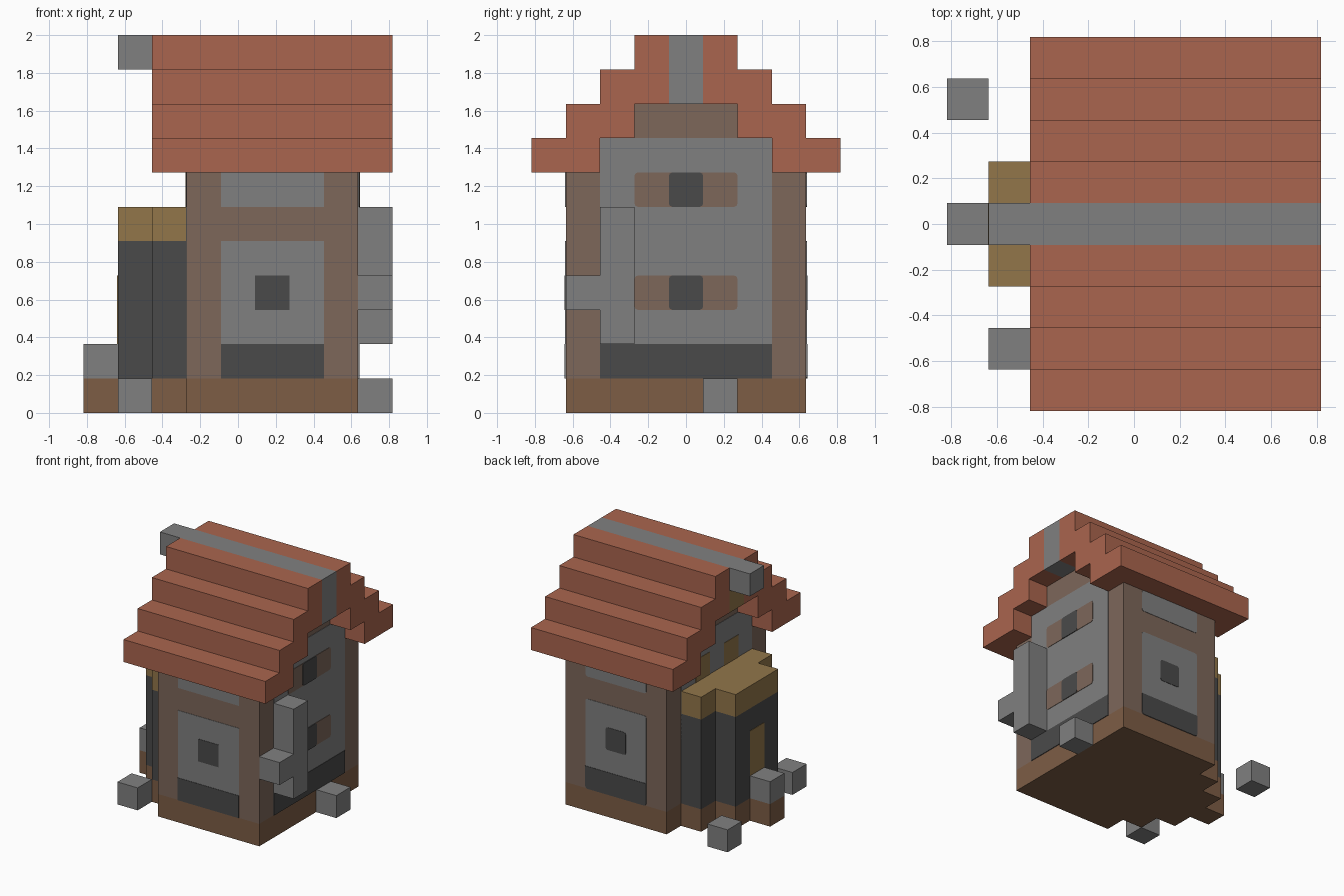
import bpy, bmesh
from mathutils import Vector

U = 2 / 11  # one block of the building grid

cube = bpy.data.objects.get("Cube")
if cube:
    bpy.data.objects.remove(cube, do_unlink=True)


def material(name, code):
    rgb = [int(code[i:i + 2], 16) / 255 for i in (0, 2, 4)]
    lin = [c / 12.92 if c <= 0.04045 else ((c + 0.055) / 1.055) ** 2.4 for c in rgb]
    mat = bpy.data.materials.new(name)
    mat.use_nodes = True
    mat.diffuse_color = (*lin, 1)
    mat.node_tree.nodes["Principled BSDF"].inputs["Base Color"].default_value = (*lin, 1)
    return mat


ROOF = material("terracotta", "AA654E")
STONE = material("grey stone", "808080")
DARK = material("dark slate", "4A4A4A")
WALL = material("taupe plaster", "7D675A")
BASE = material("brown earth", "7D5D45")
GOLD = material("ochre wood", "92764A")


def finish(name, bm, mat):
    bmesh.ops.recalc_face_normals(bm, faces=bm.faces)
    mesh = bpy.data.meshes.new(name)
    bm.to_mesh(mesh)
    bm.free()
    mesh.materials.append(mat)
    obj = bpy.data.objects.new(name, mesh)
    bpy.context.scene.collection.objects.link(obj)
    return obj


def block(name, mat, x, y, z):
    """Box from (low, high) ranges in grid blocks."""
    bm = bmesh.new()
    bmesh.ops.create_cube(bm, size=1)
    for v in bm.verts:
        v.co = Vector([U * (r[0] if c < 0 else r[1]) for c, r in zip(v.co, (x, y, z))])
    return finish(name, bm, mat)


def plate(name, mat, axis, side, at, across, z, layer=1, rounded="none"):
    """Thin painted panel on a wall facing along axis (0 = x, 1 = y)."""
    bm = bmesh.new()
    bmesh.ops.create_cube(bm, size=1)
    depth = 0.003 * layer
    for v in bm.verts:
        s = v.co.copy()
        v.co[axis] = U * at + side * (depth if s[axis] > 0 else -0.002)
        v.co[1 - axis] = U * (across[0] if s[1 - axis] < 0 else across[1])
        v.co.z = U * (z[0] if s.z < 0 else z[1])
    if rounded != "none":
        mid = U * (z[0] + z[1]) / 2
        edges = [e for e in bm.edges
                 if abs((e.verts[0].co - e.verts[1].co)[axis]) > 0.001
                 and (rounded == "all" or e.verts[0].co.z < mid)]
        bmesh.ops.bevel(bm, geom=edges, offset=0.018, segments=2,
                        profile=0.5, affect="EDGES")
    return finish(name, bm, mat)


# House body and stepped gable
block("house_base", BASE, (-1.5, 3.5), (-3.5, 3.5), (0, 1))
block("house_walls", WALL, (-1.5, 3.5), (-3.5, 3.5), (1, 7))
block("gable_lower", STONE, (-1.5, 3.5), (-2.5, 2.5), (7, 8))
block("gable_upper", WALL, (-1.5, 3.5), (-1.5, 1.5), (8, 9))

# Front and back wall panels
for label, side in (("front", -1), ("back", 1)):
    at = 3.5 * side
    plate(label + "_panel", STONE, 1, side, at, (-0.5, 2.5), (1, 5), 1, "all")
    plate(label + "_panel_foot", DARK, 1, side, at, (-0.5, 2.5), (1, 2), 2, "bottom")
    plate(label + "_window", DARK, 1, side, at, (0.5, 1.5), (3, 4), 2, "all")
    plate(label + "_upper_panel", STONE, 1, side, at, (-0.5, 2.5), (6, 7), 1, "all")

# Left end wall (model's left, +x) with two shuttered windows
plate("left_panel", STONE, 0, 1, 3.5, (-2.5, 2.5), (1, 8))
plate("left_panel_foot", DARK, 0, 1, 3.5, (-2.5, 2.5), (1, 2), 2)
for label, z in (("lower", 3), ("upper", 6)):
    plate("left_shutters_" + label, WALL, 0, 1, 3.5, (-1.5, 1.5), (z, z + 1), 2, "all")
    plate("left_window_" + label, DARK, 0, 1, 3.5, (-0.5, 0.5), (z, z + 1), 3, "all")

# Right end wall above the porch
plate("right_panel", STONE, 0, -1, -1.5, (-2.5, 2.5), (1, 8))
for label, y in (("front", -1.5), ("back", 0.5)):
    plate("right_shutter_" + label, GOLD, 0, -1, -1.5, (y, y + 1), (6, 7), 2)

# Stepped porch on the right end
for label, x, half in (("inner", -2.5, 2.5), ("outer", -3.5, 1.5)):
    span = (-half, half)
    block("porch_base_" + label, BASE, (x, x + 1), span, (0, 1))
    block("porch_wall_" + label, DARK, (x, x + 1), span, (1, 5))
    block("porch_cap_" + label, GOLD, (x, x + 1), span, (5, 6))
block("doorstep_base", BASE, (-4.5, -3.5), (-0.5, 0.5), (0, 1))
block("doorstep_stone", STONE, (-4.5, -3.5), (-0.5, 0.5), (1, 2))
plate("door", GOLD, 0, -1, -3.5, (-0.5, 0.5), (1, 4))

# Chimney pipe and loose stones
block("pipe", STONE, (3.5, 4.5), (-2.5, -1.5), (2, 6))
block("pipe_branch", STONE, (3.5, 4.5), (-3.5, -2.5), (3, 4))
block("stone_left", STONE, (3.5, 4.5), (0.5, 1.5), (0, 1))
block("stone_front", STONE, (-3.5, -2.5), (-3.5, -2.5), (0, 1))
block("stone_back", STONE, (-4.5, -3.5), (2.5, 3.5), (0, 1))

# Stepped roof halves, extruded from one profile
outer = [(0.5, 11)]
for i in range(4):
    outer += [(1.5 + i, 11 - i), (1.5 + i, 10 - i)]
profile = outer + [(2.5, 7), (2.5, 8), (1.5, 8), (1.5, 9), (0.5, 9)]
for label, side in (("front", -1), ("back", 1)):
    bm = bmesh.new()
    face = bm.faces.new([bm.verts.new((-2.5 * U, side * y * U, z * U)) for y, z in profile])
    ext = bmesh.ops.extrude_face_region(bm, geom=[face])
    moved = [g for g in ext["geom"] if isinstance(g, bmesh.types.BMVert)]
    bmesh.ops.translate(bm, verts=moved, vec=(7 * U, 0, 0))
    finish("roof_" + label, bm, ROOF)

# Ridge beam and its end posts
block("ridge_beam", STONE, (-3.5, 4.5), (-0.5, 0.5), (10, 11))
block("ridge_post_left", STONE, (0, 4.5), (-0.5, 0.5), (9, 10))
block("ridge_post_right", GOLD, (-2.5, 0), (-0.5, 0.5), (9, 10))
